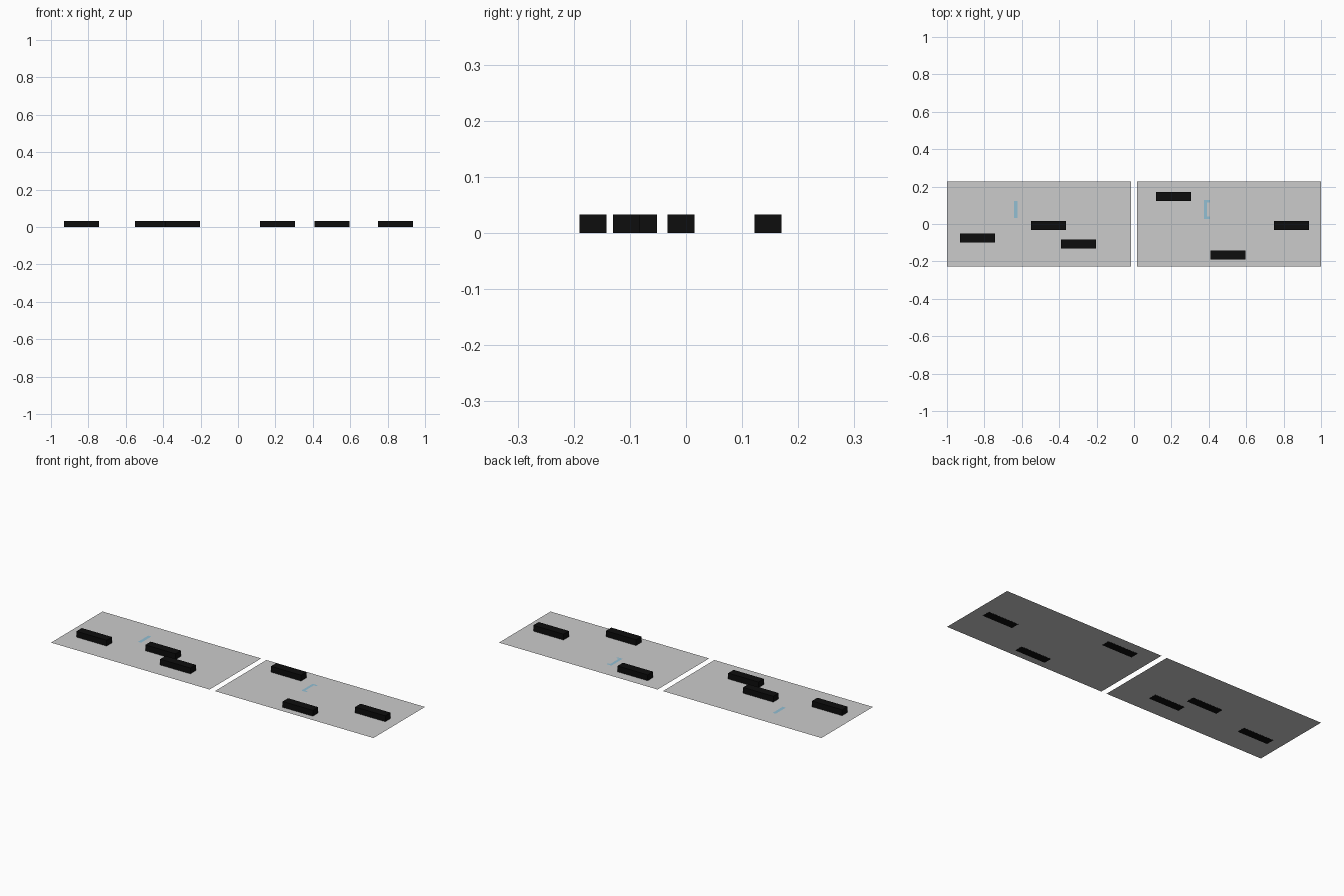
import bpy
import bmesh
from mathutils import Matrix, Vector

cube = bpy.data.objects.get("Cube")
if cube:
    bpy.data.objects.remove(cube, do_unlink=True)


def material(name, rgb):
    mat = bpy.data.materials.new(name)
    mat.use_nodes = True
    color = (*rgb, 1.0)
    mat.diffuse_color = color
    mat.node_tree.nodes["Principled BSDF"].inputs["Base Color"].default_value = color
    return mat


grey = material("light grey", (0.6, 0.6, 0.6))
black = material("black", (0.004, 0.004, 0.004))
blue = material("pale blue", (0.29, 0.52, 0.65))


def finish(name, bm, mat):
    mesh = bpy.data.meshes.new(name)
    bm.to_mesh(mesh)
    bm.free()
    mesh.materials.append(mat)
    obj = bpy.data.objects.new(name, mesh)
    bpy.context.collection.objects.link(obj)
    return obj


def box(name, center, size, mat):
    bm = bmesh.new()
    bmesh.ops.create_cube(bm, size=1, matrix=Matrix.Translation(Vector(center))
                          @ Matrix.Diagonal((*size, 1)))
    return finish(name, bm, mat)


def sheet(name, x, y, z, width, depth, mat):
    bm = bmesh.new()
    bmesh.ops.create_grid(bm, x_segments=1, y_segments=1, size=0.5,
                          matrix=Matrix.Translation((x, y, z))
                          @ Matrix.Diagonal((width, depth, 1, 1)))
    return finish(name, bm, mat)


# Two thin ground panels with a narrow gap between them
for side, sign in (("right", -1), ("left", 1)):
    sheet(f"{side}_panel", sign * 0.508, 0, 0.0005, 0.983, 0.456, grey)

# Six identical low blocks spread over the panels
block_size = Vector((0.187, 0.048, 0.033))
block_centers = [(-0.838, -0.076), (-0.458, -0.009), (-0.298, -0.106),
                 (0.212, 0.146), (0.503, -0.166), (0.843, -0.009)]
for i, (x, y) in enumerate(block_centers, 1):
    box(f"block_{i}", (x, y, block_size.z / 2), block_size, black)

# Painted strokes on the panels
sheet("right_stroke", -0.633, 0.078, 0.001, 0.019, 0.09, blue)
sheet("left_stroke", 0.381, 0.078, 0.001, 0.016, 0.1, blue)
for end, y in (("front", 0.034), ("back", 0.122)):
    sheet(f"left_stroke_{end}_end", 0.397, y, 0.001, 0.016, 0.012, blue)
